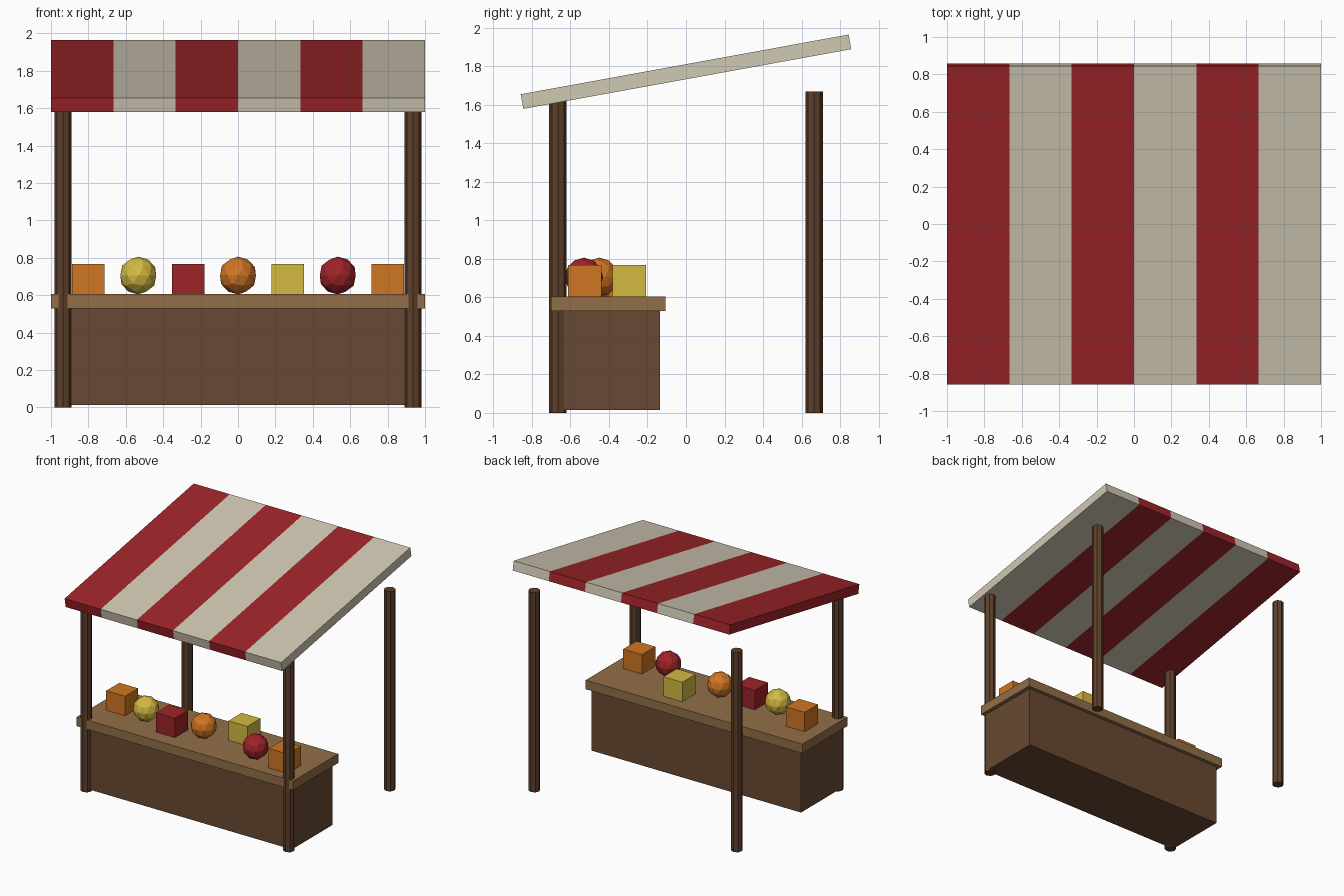
import bpy, bmesh, math
from mathutils import Matrix

if "Cube" in bpy.data.objects:
    bpy.data.objects.remove(bpy.data.objects["Cube"])


def material(name, rgb):
    """Flat colour from 0-255 sRGB values, stored as linear."""
    m = bpy.data.materials.new(name)
    lin = [((c / 255 + 0.055) / 1.055) ** 2.4 for c in rgb]
    m.diffuse_color = (*lin, 1)
    m.use_nodes = True
    m.node_tree.nodes["Principled BSDF"].inputs["Base Color"].default_value = m.diffuse_color
    return m


RED = material("red", (158, 36, 40))
CREAM = material("cream", (208, 200, 180))
ORANGE = material("orange", (208, 118, 36))
YELLOW = material("yellow", (212, 186, 66))
POST = material("post_wood", (94, 64, 43))
BODY = material("dark_wood", (104, 73, 50))
TOP = material("counter_wood", (146, 110, 72))


def finish(name, bm, *mats):
    mesh = bpy.data.meshes.new(name)
    bm.to_mesh(mesh)
    bm.free()
    for m in mats:
        mesh.materials.append(m)
    ob = bpy.data.objects.new(name, mesh)
    bpy.context.collection.objects.link(ob)
    return ob


def box(name, centre, size, mat):
    bm = bmesh.new()
    bmesh.ops.create_cube(bm, size=1, matrix=Matrix.Translation(centre) @ Matrix.Diagonal((*size, 1)))
    return finish(name, bm, mat)


def ball(name, centre, radius, mat):
    bm = bmesh.new()
    bmesh.ops.create_icosphere(bm, subdivisions=2, radius=radius, matrix=Matrix.Translation(centre))
    return finish(name, bm, mat)


# Counter: closed body and overhanging top
box("counter_body", (0, -0.403, 0.272), (1.934, 0.534, 0.516), BODY)
box("counter_top", (0, -0.403, 0.567), (2.0, 0.594, 0.076), TOP)

# Four corner posts
for side, sx in (("left", -1), ("right", 1)):
    for end, sy in (("front", -1), ("back", 1)):
        bm = bmesh.new()
        bmesh.ops.create_cone(bm, cap_ends=True, segments=8, radius1=0.045, radius2=0.045, depth=1.667,
                              matrix=Matrix.Translation((sx * 0.935, sy * 0.665, 0.8335)))
        finish(f"{end}_{side}_post", bm, POST)

# Sloping awning, cut into six stripes
bm = bmesh.new()
bmesh.ops.create_cube(bm, size=1, matrix=Matrix.Diagonal((2.0, 1.73, 0.077, 1)))
for i in range(1, 6):
    bmesh.ops.bisect_plane(bm, geom=bm.verts[:] + bm.edges[:] + bm.faces[:],
                           plane_co=(-1 + i / 3, 0, 0), plane_no=(1, 0, 0))
for f in bm.faces:
    stripe = min(5, int((f.calc_center_median().x + 1) * 3))
    f.material_index = stripe % 2
awning = finish("awning", bm, RED, CREAM)
awning.location = (0, 0, 1.771)
awning.rotation_euler = (0.18, 0, 0)

# Goods on the counter, evenly spaced: boxes and balls alternate
goods = [(-0.385, ORANGE), (-0.45, YELLOW), (-0.49, RED), (-0.45, ORANGE),
         (-0.295, YELLOW), (-0.53, RED), (-0.526, ORANGE)]
for i, (y, mat) in enumerate(goods):
    x = (i - 3) * 0.8 / 3
    if i % 2:
        ball(f"fruit_ball_{i}", (x, y, 0.705), 0.101, mat)
    else:
        box(f"goods_box_{i}", (x, y, 0.682), (0.174, 0.174, 0.17), mat)
